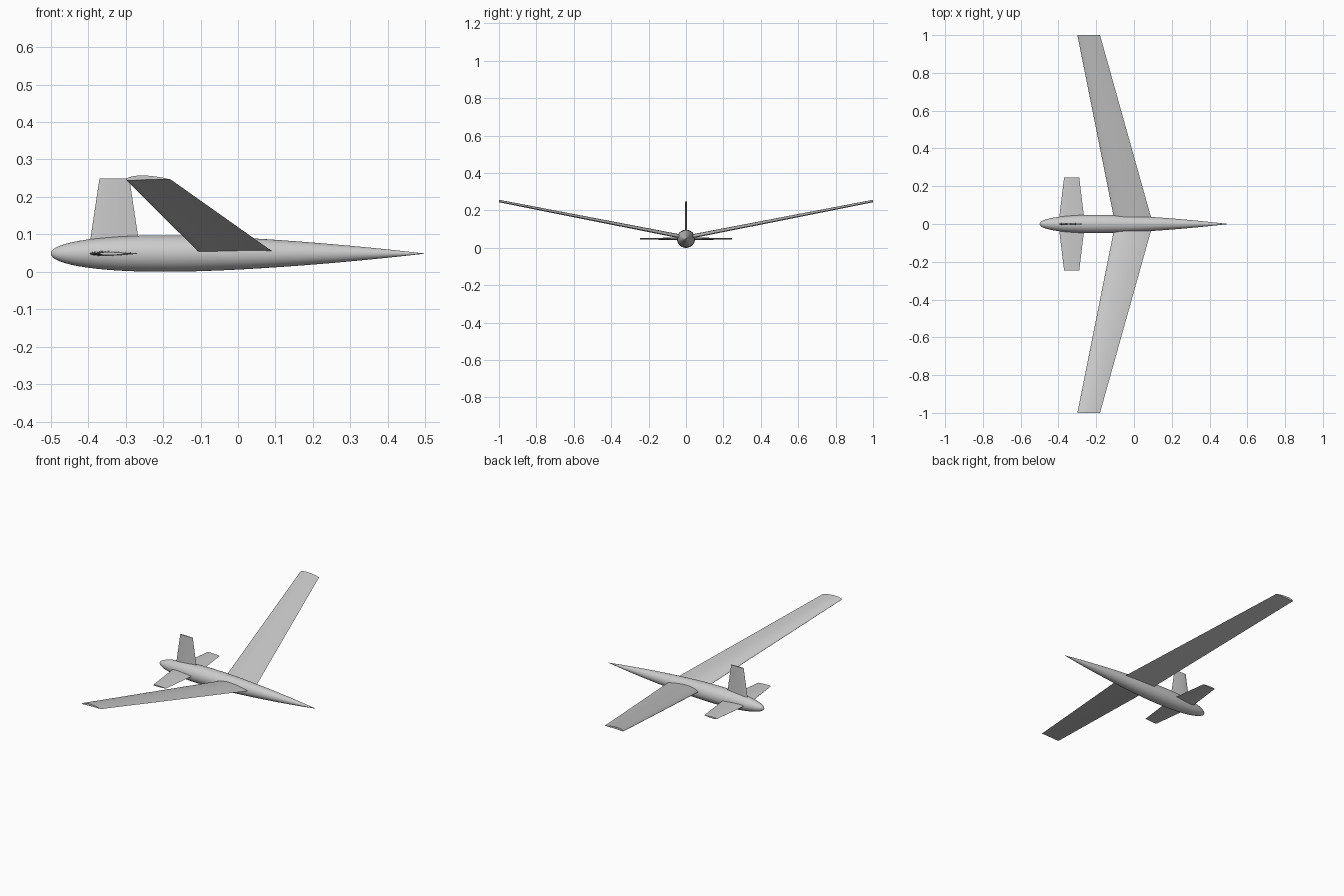
import bpy, bmesh, math

if "Cube" in bpy.data.objects:
    bpy.data.objects.remove(bpy.data.objects["Cube"])

AXIS_Z = 0.0485   # height of the body centre line

grey = bpy.data.materials.new("plain grey")
grey.diffuse_color = (0.6, 0.6, 0.6, 1)
grey.use_nodes = True
grey.node_tree.nodes["Principled BSDF"].inputs["Base Color"].default_value = grey.diffuse_color


def thickness(t, u):
    """Half thickness of a classic airfoil at chord fraction u."""
    return 5 * t * (0.2969 * math.sqrt(u) - 0.126 * u - 0.3516 * u**2
                    + 0.2843 * u**3 - 0.1036 * u**4)


def camber(m, u, p=0.4):
    if u < p:
        return m / p**2 * (2 * p * u - u * u)
    return m / (1 - p)**2 * (1 - 2 * p + 2 * p * u - u * u)


def airfoil(t, m, n=20):
    """Closed loop of (chord fraction, height fraction)."""
    us = [(1 - math.cos(math.pi * i / n)) / 2 for i in range(n + 1)]
    top = [(u, camber(m, u) + thickness(t, u)) for u in us]
    low = [(u, camber(m, u) - thickness(t, u)) for u in us]
    return top[::-1] + low[1:]


def finish(name, bm):
    bmesh.ops.recalc_face_normals(bm, faces=bm.faces)
    mesh = bpy.data.meshes.new(name)
    bm.to_mesh(mesh)
    bm.free()
    mesh.materials.append(grey)
    ob = bpy.data.objects.new(name, mesh)
    bpy.context.collection.objects.link(ob)
    bpy.ops.object.select_all(action='DESELECT')
    ob.select_set(True)
    bpy.context.view_layer.objects.active = ob
    bpy.ops.object.shade_smooth_by_angle(angle=math.radians(35))
    return ob


def panel(name, root, tip, t, m, place):
    """Loft an airfoil; root and tip are (x nose, chord, span, rise)."""
    bm = bmesh.new()
    rings = [[bm.verts.new(place(x + u * c, span, rise + h * c))
              for u, h in airfoil(t, m)]
             for x, c, span, rise in (root, tip)]
    n = len(rings[0])
    for i in range(n):
        j = (i + 1) % n
        bm.faces.new((rings[0][i], rings[0][j], rings[1][j], rings[1][i]))
    for ring in rings:
        bm.faces.new(ring)
    return finish(name, bm)


# Body: airfoil outline spun around the long axis
bm = bmesh.new()
N, SEG = 40, 48
rings = []
for i in range(1, N):
    u = (1 - math.cos(math.pi * i / N)) / 2
    r = thickness(0.097, u)
    rings.append([bm.verts.new((u - 0.5, r * math.cos(2 * math.pi * k / SEG),
                                AXIS_Z + r * math.sin(2 * math.pi * k / SEG)))
                  for k in range(SEG)])
nose = bm.verts.new((-0.5, 0, AXIS_Z))
tail = bm.verts.new((0.5, 0, AXIS_Z))
for k in range(SEG):
    j = (k + 1) % SEG
    for a, b in zip(rings, rings[1:]):
        bm.faces.new((a[k], a[j], b[j], b[k]))
    bm.faces.new((nose, rings[0][j], rings[0][k]))
    bm.faces.new((tail, rings[-1][k], rings[-1][j]))
finish("body", bm)

# Wings and stabilisers, one per side
for side, s in (("left", 1), ("right", -1)):
    def flat(x, span, h, s=s):
        return (x, s * span, AXIS_Z + h)
    panel(side + "_wing", (-0.1, 0.2, 0, 0), (-0.3, 0.12, 1, 0.198), 0.10, 0.04, flat)
    panel(side + "_stabiliser", (-0.4, 0.14, 0, 0), (-0.37, 0.08, 0.247, 0), 0.10, 0, flat)

# Upright fin
panel("fin", (-0.4, 0.14, 0, 0), (-0.37, 0.08, 0.2, 0), 0.10, 0,
      lambda x, span, h: (x, h, AXIS_Z + span))
